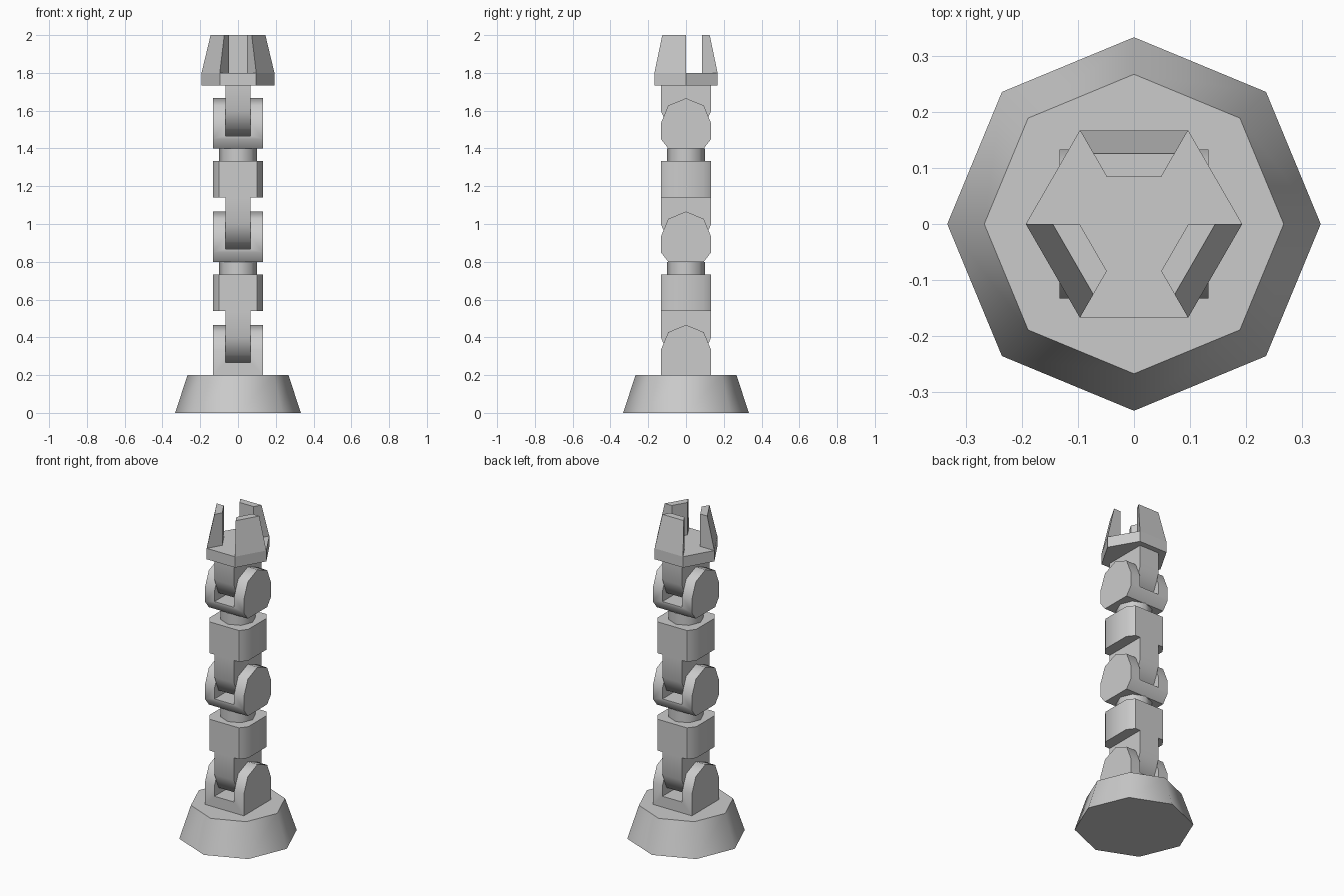
import bpy, bmesh
from math import sin, cos, radians, pi
from mathutils import Vector

if "Cube" in bpy.data.objects:
    bpy.data.objects.remove(bpy.data.objects["Cube"])


def loft(name, rings, smooth=True):
    """Solid through two or more closed rings with equal point counts."""
    bm = bmesh.new()
    loops = [[bm.verts.new(p) for p in ring] for ring in rings]
    n = len(loops[0])
    for a, b in zip(loops, loops[1:]):
        for i in range(n):
            j = (i + 1) % n
            bm.faces.new((a[i], a[j], b[j], b[i]))
    bm.faces.new(loops[0])
    bm.faces.new(loops[-1])
    bmesh.ops.recalc_face_normals(bm, faces=bm.faces)
    mesh = bpy.data.meshes.new(name)
    bm.to_mesh(mesh)
    bm.free()
    ob = bpy.data.objects.new(name, mesh)
    bpy.context.collection.objects.link(ob)
    select(ob)
    if smooth:
        bpy.ops.object.shade_smooth_by_angle(angle=radians(46))
    return ob


def select(ob):
    bpy.ops.object.select_all(action='DESELECT')
    ob.select_set(True)
    bpy.context.view_layer.objects.active = ob


def ngon(r, z, n=8):
    return [(r * cos(2 * pi * i / n), r * sin(2 * pi * i / n), z) for i in range(n)]


def prism_x(name, profile, half):
    """Extrude a (y, z) profile across x."""
    return loft(name, [[(x, y, z) for y, z in profile] for x in (-half, half)])


def arc(cz, sign):
    """Half octagon in (y, z), bulging up (+1) or down (-1)."""
    return [(W * cos(i * pi / 4), cz + sign * W * sin(i * pi / 4)) for i in range(5)]


W, T = 0.133, 0.067   # half width of the arm, half width of the tongue


def fork(name, z, chamfered):
    """Clevis with rounded cheeks and a central slot."""
    foot = [(-W, z + .05), (-.094, z), (.094, z), (W, z + .05)] if chamfered else [(-W, z), (W, z)]
    ob = prism_x(name, arc(z + W, 1) + foot, W)
    cutter = prism_x("slot_cutter", [(-.3, z + T), (.3, z + T), (.3, z + .4), (-.3, z + .4)], T)
    cutter.hide_render = True
    mod = ob.modifiers.new("slot", 'BOOLEAN')
    mod.operation = 'DIFFERENCE'
    mod.solver = 'EXACT'
    mod.object = cutter
    select(ob)
    # keep the slot ahead of any smoothing modifier
    bpy.ops.object.modifier_move_to_index(modifier="slot", index=0)
    bpy.ops.object.modifier_apply(modifier="slot")
    bpy.data.objects.remove(cutter)
    bpy.ops.object.shade_smooth_by_angle(angle=radians(46))


# Base
loft("base", [ngon(.333, 0), ngon(.267, .2)])

# Three joints, with swivel blocks and collars between them
for k in range(3):
    z = .2 + .6 * k
    fork(f"joint_fork_{k + 1}", z, k > 0)
    top = z + (.34 if k < 2 else .333)
    prism_x(f"joint_tongue_{k + 1}", arc(z + .2, -1) + [(-W, top), (W, top)], T)
    if k < 2:
        quarter = [(W, .09), (.1, W)]
        half = quarter + [(-x, y) for x, y in reversed(quarter)]
        outline = half + [(-x, -y) for x, y in half]
        loft(f"swivel_block_{k + 1}", [[(x, y, h) for x, y in outline] for h in (top, z + .533)])
        loft(f"swivel_collar_{k + 1}", [ngon(.1, z + .533), ngon(.1, z + .6)])

# Hexagonal palm
loft("gripper_palm", [ngon(.193, 1.733, 6), ngon(.193, 1.8, 6)])

# Three tapered fingers on alternate palm edges
for k in range(3):
    a0, a1 = radians(60 + 120 * k), radians(120 + 120 * k)
    rings = []
    for outer, z in ((.193, 1.8), (.145, 2.0)):
        rings.append([Vector((r * cos(a), r * sin(a), z))
                      for r, a in ((outer, a0), (outer, a1), (.097, a1), (.097, a0))])
    loft(f"gripper_finger_{k + 1}", rings, smooth=False)
